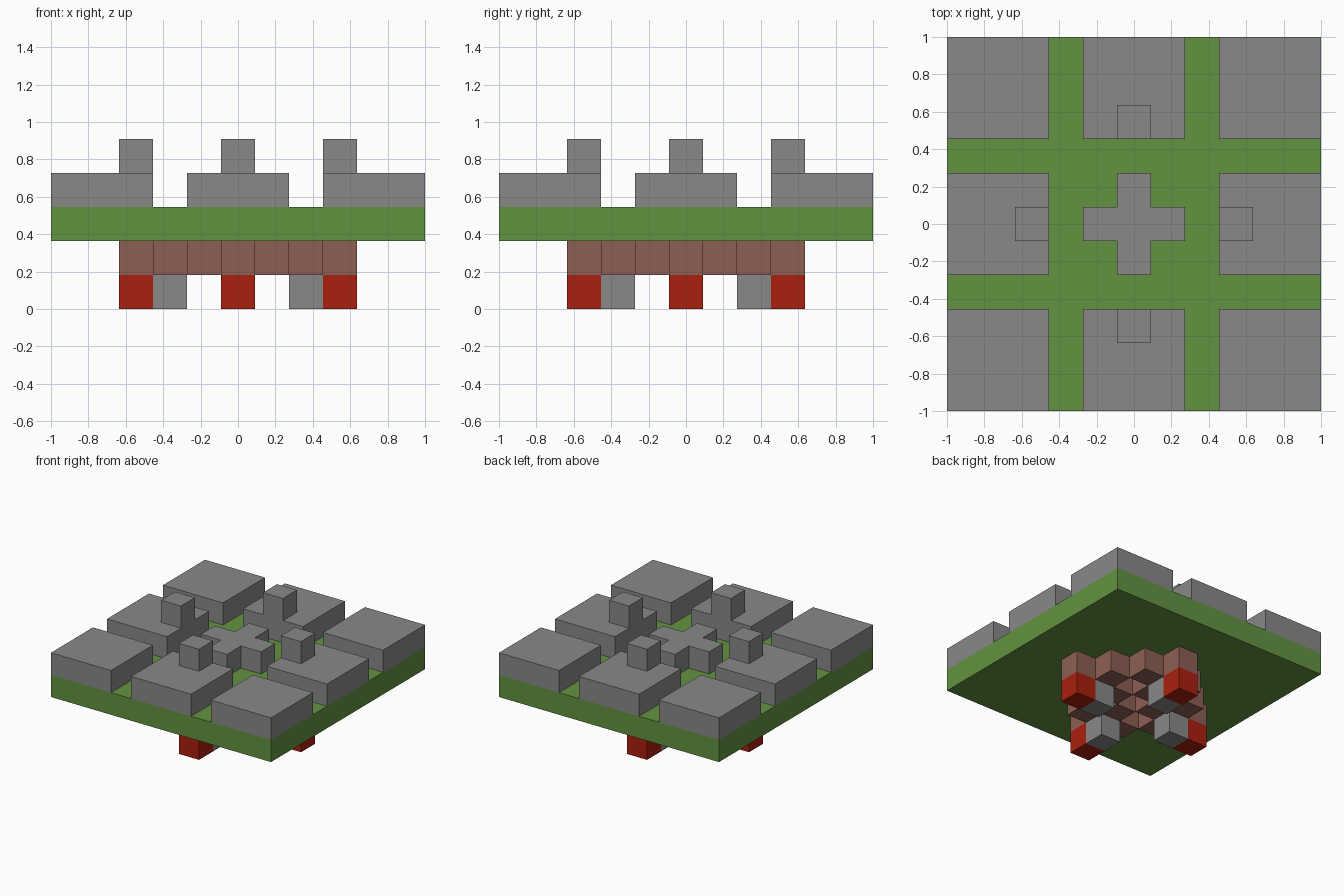
import bpy
import bmesh
from mathutils import Matrix, Vector

if "Cube" in bpy.data.objects:
    bpy.data.objects.remove(bpy.data.objects["Cube"], do_unlink=True)

U = 2 / 11  # edge of one cube unit


def material(name, r, g, b):
    mat = bpy.data.materials.new(name)
    mat.use_nodes = True
    mat.diffuse_color = (r, g, b, 1)
    mat.node_tree.nodes["Principled BSDF"].inputs["Base Color"].default_value = (r, g, b, 1)
    return mat


grey = material("stone grey", 0.25, 0.25, 0.25)
green = material("grass green", 0.125, 0.29, 0.052)
brown = material("earth brown", 0.27, 0.115, 0.09)
red = material("brick red", 0.40, 0.014, 0.004)


def finish(bm, name, mat):
    bmesh.ops.recalc_face_normals(bm, faces=bm.faces)
    mesh = bpy.data.meshes.new(name)
    bm.to_mesh(mesh)
    bm.free()
    mesh.materials.append(mat)
    obj = bpy.data.objects.new(name, mesh)
    bpy.context.collection.objects.link(obj)


def blocks(name, mat, cells, layer, width=1):
    """Square blocks, one layer tall, centred on the given grid cells."""
    bm = bmesh.new()
    for x, y in cells:
        place = Matrix.Translation(Vector((x, y, layer + 0.5)) * U)
        bmesh.ops.create_cube(bm, size=U, matrix=place @ Matrix.Diagonal((width, width, 1, 1)))
    finish(bm, name, mat)


def around(radius):
    return [(radius, 0), (0, radius), (-radius, 0), (0, -radius)]


# Underside: feet and the chequered diamond that carries the slab
blocks("outer_feet", red, around(3), 0)
blocks("inner_feet", grey, around(2), 0)
diamond = [(x, y) for x in range(-3, 4) for y in range(-3, 4)
           if abs(x) + abs(y) in (1, 3)]
blocks("underside_lattice", brown, diamond, 1)

# Ground slab
blocks("ground_slab", green, [(0, 0)], 2, 11)

# Eight wide blocks around the rim, with posts on the side ones
rim = [(x, y) for x in (-4, 0, 4) for y in (-4, 0, 4) if (x, y) != (0, 0)]
blocks("rim_blocks", grey, rim, 3, 3)
blocks("posts", grey, around(3), 4)

# Central cross, one quarter of the outline turned four times
bm = bmesh.new()
outline = []
for turn in range(4):
    for x, y in ((1.5, -0.5), (1.5, 0.5), (0.5, 0.5)):
        for _ in range(turn):
            x, y = -y, x
        outline.append(bm.verts.new(Vector((x, y, 3)) * U))
base = bm.faces.new(outline)
raised = bmesh.ops.extrude_face_region(bm, geom=[base], use_keep_orig=True)["geom"]
bmesh.ops.translate(bm, vec=(0, 0, U),
                    verts=[v for v in raised if isinstance(v, bmesh.types.BMVert)])
finish(bm, "central_cross", grey)
